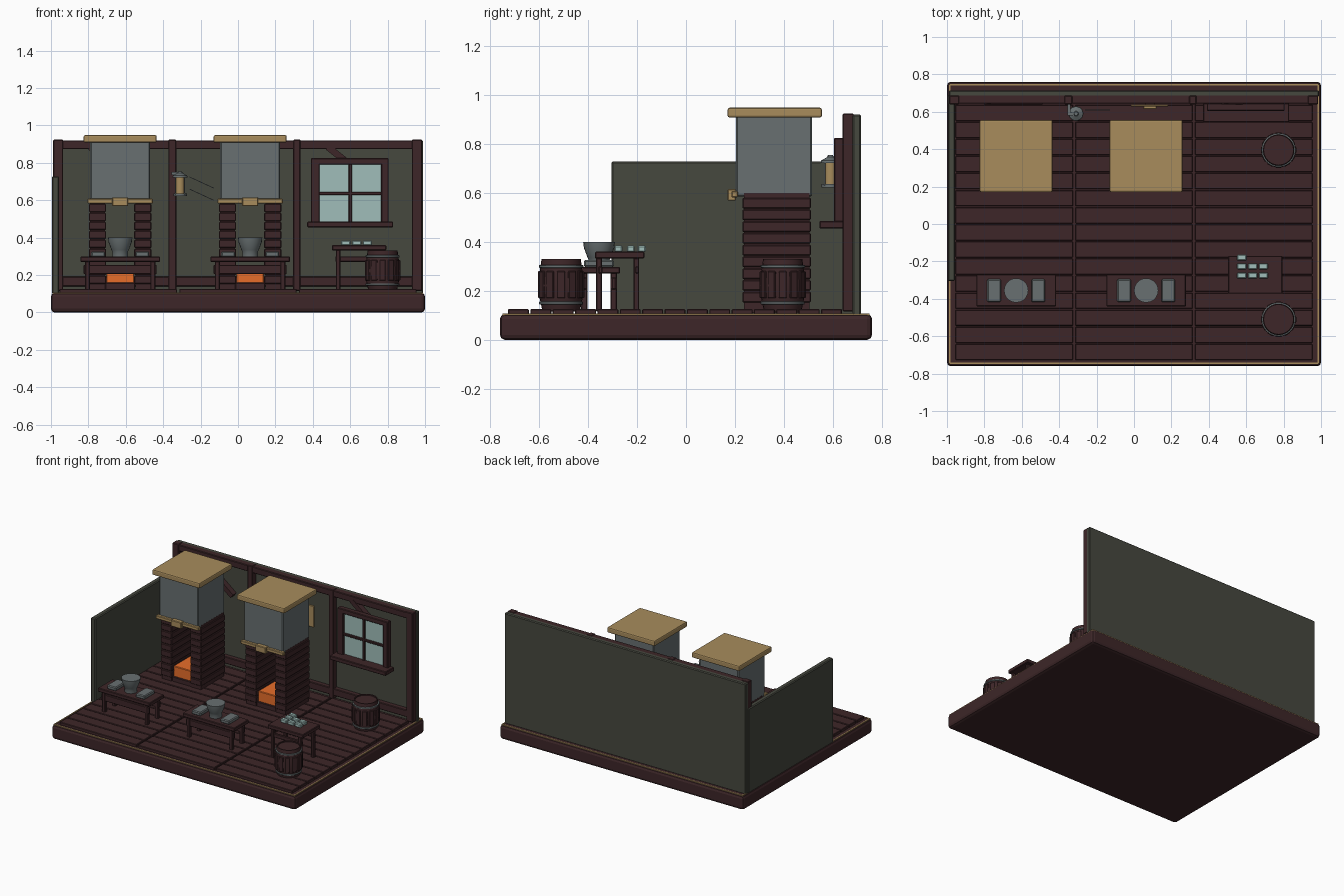
import bpy, bmesh, math
from mathutils import Vector, Matrix


def srgb(r, g, b):
    f = lambda c: c / 12.92 if c <= 0.04045 else ((c + 0.055) / 1.055) ** 2.4
    return (f(r / 255), f(g / 255), f(b / 255), 1)


def material(name, *rgb):
    m = bpy.data.materials.new(name)
    m.diffuse_color = srgb(*rgb)
    return m


WOOD = material("dark red wood", 61, 38, 40)
WALL = material("grey green plaster", 70, 72, 63)
GOLD = material("tan brass", 168, 140, 92)
STEEL = material("grey steel", 104, 112, 113)
GLASS = material("pale glass", 160, 190, 186)
EMBER = material("orange ember", 232, 110, 42)


def finish(name, bm, mat, smooth=False):
    bmesh.ops.recalc_face_normals(bm, faces=bm.faces)
    me = bpy.data.meshes.new(name)
    bm.to_mesh(me)
    bm.free()
    me.materials.append(mat)
    ob = bpy.data.objects.new(name, me)
    bpy.context.collection.objects.link(ob)
    if smooth:
        bpy.ops.object.select_all(action='DESELECT')
        ob.select_set(True)
        bpy.context.view_layer.objects.active = ob
        bpy.ops.object.shade_smooth_by_angle(angle=math.radians(35))
    return ob


def boxes(name, specs, mat, bev=0.004, seg=1):
    """One object made of bevelled boxes given as x0, x1, y0, y1, z0, z1."""
    bm = bmesh.new()
    for x0, x1, y0, y1, z0, z1 in specs:
        bmesh.ops.create_cube(bm, size=1, matrix=Matrix.Translation(
            ((x0 + x1) / 2, (y0 + y1) / 2, (z0 + z1) / 2)) @ Matrix.Diagonal((x1 - x0, y1 - y0, z1 - z0, 1)))
    if bev:
        bmesh.ops.bevel(bm, geom=bm.edges[:], offset=bev, segments=seg, affect='EDGES', profile=0.5)
    return finish(name, bm, mat)


def lathe(name, x, y, profile, mat, n=20):
    """Closed turned shape from (radius, z) pairs."""
    bm = bmesh.new()
    rings = [[bm.verts.new((x + r * math.cos(2 * math.pi * i / n), y + r * math.sin(2 * math.pi * i / n), z))
              for i in range(n)] for r, z in profile]
    for a, b in zip(rings, rings[1:]):
        for i in range(n):
            bm.faces.new((a[i], a[(i + 1) % n], b[(i + 1) % n], b[i]))
    bm.faces.new(rings[0])
    bm.faces.new(rings[-1])
    return finish(name, bm, mat, True)


def bar(name, p, q, w, d, mat):
    """Beam of width w (vertical plane) and depth d (y) between two points."""
    p, q = Vector(p), Vector(q)
    v = q - p
    bm = bmesh.new()
    ang = math.atan2(v.z, v.x)
    bmesh.ops.create_cube(bm, size=1, matrix=Matrix.Translation((p + q) / 2) @ Matrix.Rotation(-ang, 4, 'Y')
                          @ Matrix.Diagonal((v.length, d, w, 1)))
    return finish(name, bm, mat)


# Plinth and its brass inlay
boxes("plinth", [(-1, 1, -0.76, 0.76, 0, 0.105)], WOOD, 0.02, 2)
boxes("plinth_inlay", [(-0.99, 0.99, s * 0.745 - 0.004, s * 0.745 + 0.004, 0.095, 0.108) for s in (-1, 1)]
      + [(s * 0.985 - 0.004, s * 0.985 + 0.004, -0.745, 0.745, 0.095, 0.108) for s in (-1, 1)], GOLD, 0)

# Floor planks in three bays
pitch = 1.37 / 15
boxes("floor_planks", [(c - 0.314, c + 0.314, -0.73 + i * pitch + 0.003, -0.73 + (i + 1) * pitch - 0.003, 0.1, 0.125)
                       for c in (-0.64, 0, 0.64) for i in range(15)], WOOD, 0.003)

# Walls and timber frame
boxes("back_wall", [(-0.99, 0.99, 0.68, 0.715, 0.1, 0.92)], WALL, 0.006)
boxes("left_wall", [(-0.995, -0.957, -0.305, 0.69, 0.1, 0.728)], WALL, 0.006)
boxes("wall_posts", [(a, b, 0.64, 0.686, 0.115, 0.924) for a, b in
                     ((-0.988, -0.935), (-0.372, -0.33), (0.295, 0.334), (0.93, 0.985))], WOOD)
boxes("wall_rails", [(-0.985, 0.985, 0.643, 0.69, 0.873, 0.92),
                     (-0.96, 0.96, 0.645, 0.685, 0.14, 0.192)], WOOD)
for x in (-0.79, 0.48):
    bar("wall_brace", (x, 0.66, 0.885), (x + 0.29, 0.66, 0.655), 0.035, 0.04, WOOD)

# Window
boxes("window_glass", [(0.42, 0.775, 0.622, 0.634, 0.475, 0.8)], GLASS, 0)
boxes("window_frame", [(0.39, 0.437, 0.605, 0.645, 0.475, 0.82), (0.765, 0.805, 0.605, 0.645, 0.475, 0.82),
                       (0.39, 0.805, 0.605, 0.645, 0.79, 0.825), (0.592, 0.61, 0.61, 0.64, 0.48, 0.8),
                       (0.43, 0.77, 0.61, 0.64, 0.627, 0.645)], WOOD)
boxes("window_sill", [(0.37, 0.83, 0.545, 0.645, 0.455, 0.486)], WOOD)

for cx in (-0.63, 0.065):
    # Furnace: brick legs, embers, hood, brass trim and cap
    bricks, core = [], []
    for s in (-1, 1):
        x0, x1 = sorted((cx + s * 0.075, cx + s * 0.167))
        core.append((x0 + 0.006, x1 - 0.006, 0.236, 0.504, 0.11, 0.6))
        bricks += [(x0, x1, 0.23, 0.51, 0.153 + i * 0.048, 0.153 + i * 0.048 + 0.043) for i in range(9)]
    boxes("furnace_leg_core", core, WOOD, 0)
    boxes("furnace_bricks", bricks, WOOD, 0.004)
    boxes("furnace_hearth", [(cx - 0.08, cx + 0.08, 0.24, 0.5, 0.11, 0.16)], WOOD)
    boxes("furnace_embers", [(cx - 0.074, cx + 0.074, 0.25, 0.49, 0.155, 0.235)], EMBER)
    boxes("furnace_hood", [(cx - 0.16, cx + 0.16, 0.205, 0.515, 0.585, 0.915)], STEEL, 0.006)
    boxes("furnace_trim", [(cx - 0.175, cx + 0.175, 0.185, 0.212, 0.582, 0.608),
                           (cx - 0.043, cx + 0.043, 0.17, 0.205, 0.568, 0.616)], GOLD)
    boxes("furnace_cap", [(cx - 0.195, cx + 0.195, 0.17, 0.555, 0.908, 0.948)], GOLD, 0.008, 2)

    # Work bench with bowl and two ingots
    boxes("bench_top", [(cx - 0.213, cx + 0.213, -0.44, -0.27, 0.27, 0.298)], WOOD)
    boxes("bench_apron", [(cx - 0.195, cx + 0.195, y - 0.01, y + 0.01, 0.205, 0.255) for y in (-0.415, -0.295)], WOOD)
    boxes("bench_legs", [(cx + s * 0.175 - 0.013, cx + s * 0.175 + 0.013, y - 0.013, y + 0.013, 0.115, 0.275)
                         for s in (-1, 1) for y in (-0.415, -0.295)], WOOD)
    lathe("bench_bowl", cx, -0.355, [(0.042, 0.295), (0.042, 0.325), (0.047, 0.335), (0.062, 0.375),
                                     (0.065, 0.4)], STEEL)
    boxes("bench_ingots", [(cx + s * 0.118 - 0.037, cx + s * 0.118 + 0.037, -0.417, -0.295, 0.297, 0.326)
                           for s in (-1, 1)], STEEL, 0.006)

# Side table with glass pieces
boxes("table_top", [(0.503, 0.793, -0.372, -0.17, 0.332, 0.36)], WOOD)
boxes("table_apron", [(0.52, 0.775, y - 0.008, y + 0.008, 0.27, 0.3) for y in (-0.35, -0.2)], WOOD)
boxes("table_legs", [(x - 0.012, x + 0.012, y - 0.012, y + 0.012, 0.115, 0.335)
                     for x in (0.535, 0.76) for y in (-0.355, -0.203)], WOOD)
spots = [(0.576 + i * 0.058, y) for y in (-0.276, -0.226) for i in range(3)] + [(0.576, -0.18)]
boxes("glass_pieces", [(x - 0.025, x + 0.025, y - 0.016, y + 0.016, 0.358, 0.385) for x, y in spots], GLASS, 0.005)

# Barrels with staves and hoops
for by in (0.395, -0.51):
    bx = 0.773
    lathe("barrel_body", bx, by, [(0.076, 0.115), (0.088, 0.17), (0.092, 0.222), (0.088, 0.275), (0.08, 0.33),
                                  (0.073, 0.33), (0.073, 0.322)], WOOD, 24)
    for z, r in ((0.15, 0.087), (0.3, 0.088)):
        lathe("barrel_hoop", bx, by, [(r, z - 0.006), (r + 0.003, z - 0.004), (r + 0.003, z + 0.004),
                                      (r, z + 0.006)], STEEL, 24)
    for i in range(12):
        a = i * math.pi / 6
        st = boxes("barrel_stave", [(0.083, 0.0945, -0.017, 0.017, -0.055, 0.055)], WOOD, 0.003)
        st.matrix_world = Matrix.Translation((bx, by, 0.225)) @ Matrix.Rotation(a, 4, 'Z')

# Hanging lantern
lx, ly = -0.31, 0.59
lathe("lantern_light", lx, ly, [(0.025, 0.635), (0.025, 0.725)], GOLD, 12)
lathe("lantern_base", lx, ly, [(0.036, 0.622), (0.036, 0.637)], STEEL, 12)
lathe("lantern_cap", lx, ly, [(0.04, 0.722), (0.038, 0.732), (0.014, 0.746), (0.01, 0.755)], STEEL, 12)
boxes("lantern_bars", [(lx + sx * 0.024 - 0.003, lx + sx * 0.024 + 0.003, ly + sy * 0.024 - 0.003,
                        ly + sy * 0.024 + 0.003, 0.63, 0.728) for sx in (-1, 1) for sy in (-1, 1)], STEEL, 0)
boxes("lantern_arm", [(-0.355, -0.34, 0.58, 0.65, 0.735, 0.748), (-0.355, -0.3, 0.58, 0.595, 0.738, 0.75)], STEEL, 0)

# Thin rods beside the lantern
for z in (0.725, 0.66):
    bar("wall_rod", (-0.26, 0.61, z), (-0.13, 0.61, z - 0.06), 0.004, 0.004, STEEL)

# Brass plaque on the back wall
boxes("wall_plaque", [(-0.016, 0.182, 0.627, 0.64, 0.61, 0.77), (0.05, 0.12, 0.615, 0.63, 0.66, 0.73)], GOLD, 0.003)
boxes("plaque_mount", [(0.06, 0.11, 0.638, 0.684, 0.66, 0.72)], WOOD, 0)
